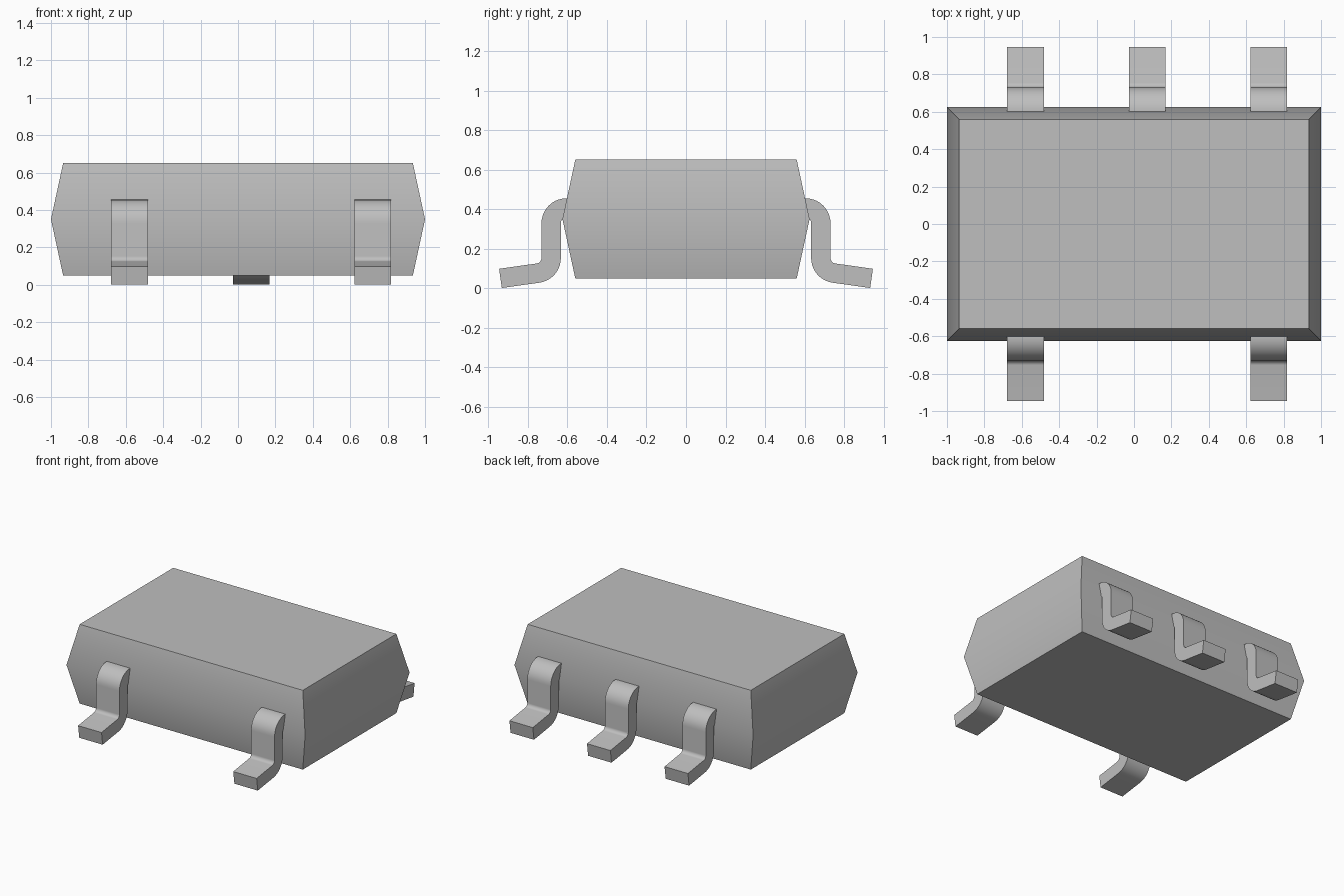
import bpy
import bmesh
from math import cos, sin, radians

cube = bpy.data.objects.get("Cube")
if cube:
    bpy.data.objects.remove(cube, do_unlink=True)

# Single grey material
grey = bpy.data.materials.new("plain grey")
grey.use_nodes = True
colour = (0.52, 0.52, 0.52, 1)
grey.diffuse_color = colour
grey.node_tree.nodes["Principled BSDF"].inputs["Base Color"].default_value = colour


def finish(bm, name):
    """Turn a bmesh into a softly shaded grey object."""
    bmesh.ops.recalc_face_normals(bm, faces=bm.faces[:])
    mesh = bpy.data.meshes.new(name)
    bm.to_mesh(mesh)
    bm.free()
    mesh.materials.append(grey)
    obj = bpy.data.objects.new(name, mesh)
    bpy.context.collection.objects.link(obj)
    bpy.ops.object.select_all(action='DESELECT')
    obj.select_set(True)
    bpy.context.view_layer.objects.active = obj
    bpy.ops.object.shade_smooth_by_angle(angle=radians(30))
    return obj


def make_body():
    """Block whose walls swell out to a middle parting line."""
    bm = bmesh.new()
    rings = []
    for z, inset in ((0.05, 0.065), (0.35, 0), (0.65, 0.065)):
        x, y = 1 - inset, 0.625 - inset
        rings.append([bm.verts.new((sx * x, sy * y, z))
                      for sx, sy in ((-1, -1), (1, -1), (1, 1), (-1, 1))])
    for low, high in zip(rings, rings[1:]):
        for i in range(4):
            j = (i + 1) % 4
            bm.faces.new((low[i], low[j], high[j], high[i]))
    bm.faces.new(rings[0][::-1])
    bm.faces.new(rings[-1])
    finish(bm, "body")


def arc(cy, cz, radius, start, end, steps=10):
    angles = [radians(start + (end - start) * i / steps) for i in range(steps + 1)]
    return [(cy + radius * cos(a), cz + radius * sin(a)) for a in angles]


def lead_profile():
    """Gull-wing outline: shoulder bend, shin, ankle bend, sloping foot."""
    wide, tight = 0.126, 0.028
    shoulder, ankle = (0.605, 0.329), (0.759, 0.153)
    tilt, foot = 8, 0.192
    dy, dz = foot * cos(radians(tilt)), -foot * sin(radians(tilt))
    upper = arc(*shoulder, wide, 90, 0) + arc(*ankle, tight, 180, 270 - tilt)
    lower = arc(*shoulder, tight, 90, 0) + arc(*ankle, wide, 180, 270 - tilt)
    for side in (upper, lower):
        side.insert(0, (0.58, side[0][1]))
        side.append((side[-1][0] + dy, side[-1][1] + dz))
    return upper, lower


def make_lead(name, x, side, width=0.196):
    upper, lower = lead_profile()
    bm = bmesh.new()
    # Four verts across each station along the lead
    stations = []
    for (uy, uz), (ly, lz) in zip(upper, lower):
        stations.append([bm.verts.new((x + s * width / 2, side * y, max(z, 0)))
                         for s, y, z in ((-1, uy, uz), (1, uy, uz),
                                         (1, ly, lz), (-1, ly, lz))])
    for a, b in zip(stations, stations[1:]):
        for i in range(4):
            j = (i + 1) % 4
            bm.faces.new((a[i], a[j], b[j], b[i]))
    bm.faces.new(stations[0])
    bm.faces.new(stations[-1][::-1])
    finish(bm, name)


make_body()
pitch, middle = 0.65, 0.07
for place, step in (("right", -1), ("middle", 0), ("left", 1)):
    make_lead("back_lead_" + place, middle + step * pitch, 1)
    if step:
        make_lead("front_lead_" + place, middle + step * pitch, -1)
